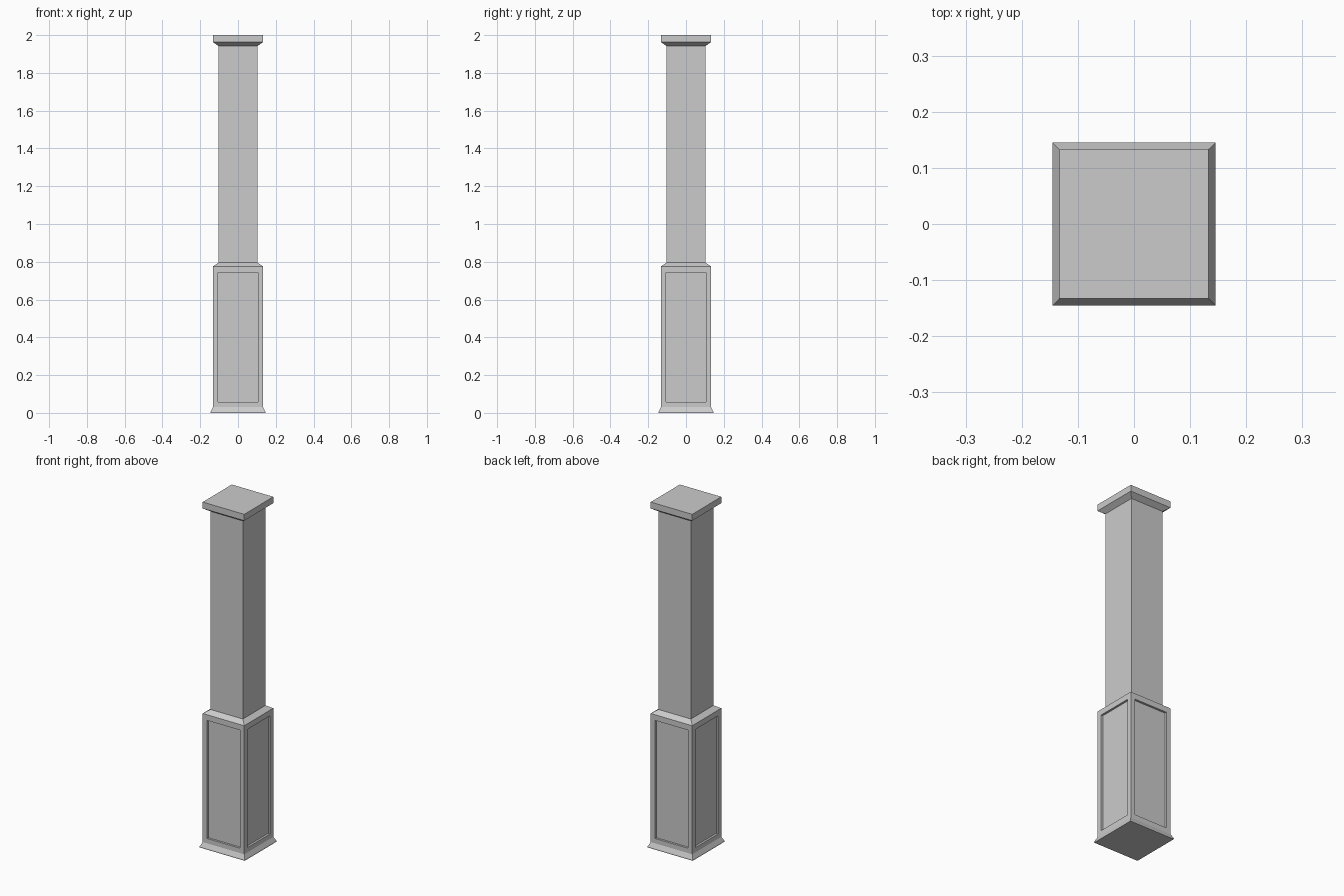
import bpy, bmesh

if "Cube" in bpy.data.objects:
    bpy.data.objects.remove(bpy.data.objects["Cube"])

# Column outline from floor to top: (half width, height)
PROFILE = [
    (0.145, 0.0), (0.145, 0.006), (0.133, 0.03),    # flared foot
    (0.133, 0.775), (0.104, 0.795),                 # pedestal and sloped shoulder
    (0.104, 1.943),                                 # shaft
    (0.133, 1.963), (0.133, 2.0),                   # flared cap
]
PEDESTAL = 2                       # index of the profile span that carries panels
PANEL_X, PANEL_Z0, PANEL_Z1 = 0.105, 0.058, 0.742
PANEL_DEPTH = 0.012

bm = bmesh.new()


def square_ring(half, z):
    return [bm.verts.new((x * half, y * half, z))
            for x, y in ((-1, -1), (1, -1), (1, 1), (-1, 1))]


# Skin the square rings
rings = [square_ring(h, z) for h, z in PROFILE]
panel_faces = []
for i, (low, high) in enumerate(zip(rings, rings[1:])):
    for k in range(4):
        n = (k + 1) % 4
        face = bm.faces.new((low[k], low[n], high[n], high[k]))
        if i == PEDESTAL:
            panel_faces.append(face)
bm.faces.new(rings[0][::-1])
bm.faces.new(rings[-1])
bm.normal_update()

# Recessed panels on the four pedestal sides
half = PROFILE[PEDESTAL][0]
mid_z = (PROFILE[PEDESTAL][1] + PROFILE[PEDESTAL + 1][1]) / 2
for face in panel_faces:
    normal = face.normal.copy()
    # frame around the panel
    bmesh.ops.inset_region(bm, faces=[face], thickness=0.02)
    for v in face.verts:
        v.co.z = PANEL_Z1 if v.co.z > mid_z else PANEL_Z0
        for a in (0, 1):
            if abs(normal[a]) < 0.5:
                v.co[a] = PANEL_X if v.co[a] > 0 else -PANEL_X
    # straight walls sunk into the pedestal
    floor = bmesh.ops.extrude_discrete_faces(bm, faces=[face])["faces"][0]
    bmesh.ops.translate(bm, verts=floor.verts[:], vec=-normal * PANEL_DEPTH)

bmesh.ops.recalc_face_normals(bm, faces=bm.faces[:])
mesh = bpy.data.meshes.new("square_column")
bm.to_mesh(mesh)
bm.free()
column = bpy.data.objects.new("square_column", mesh)
bpy.context.collection.objects.link(column)
